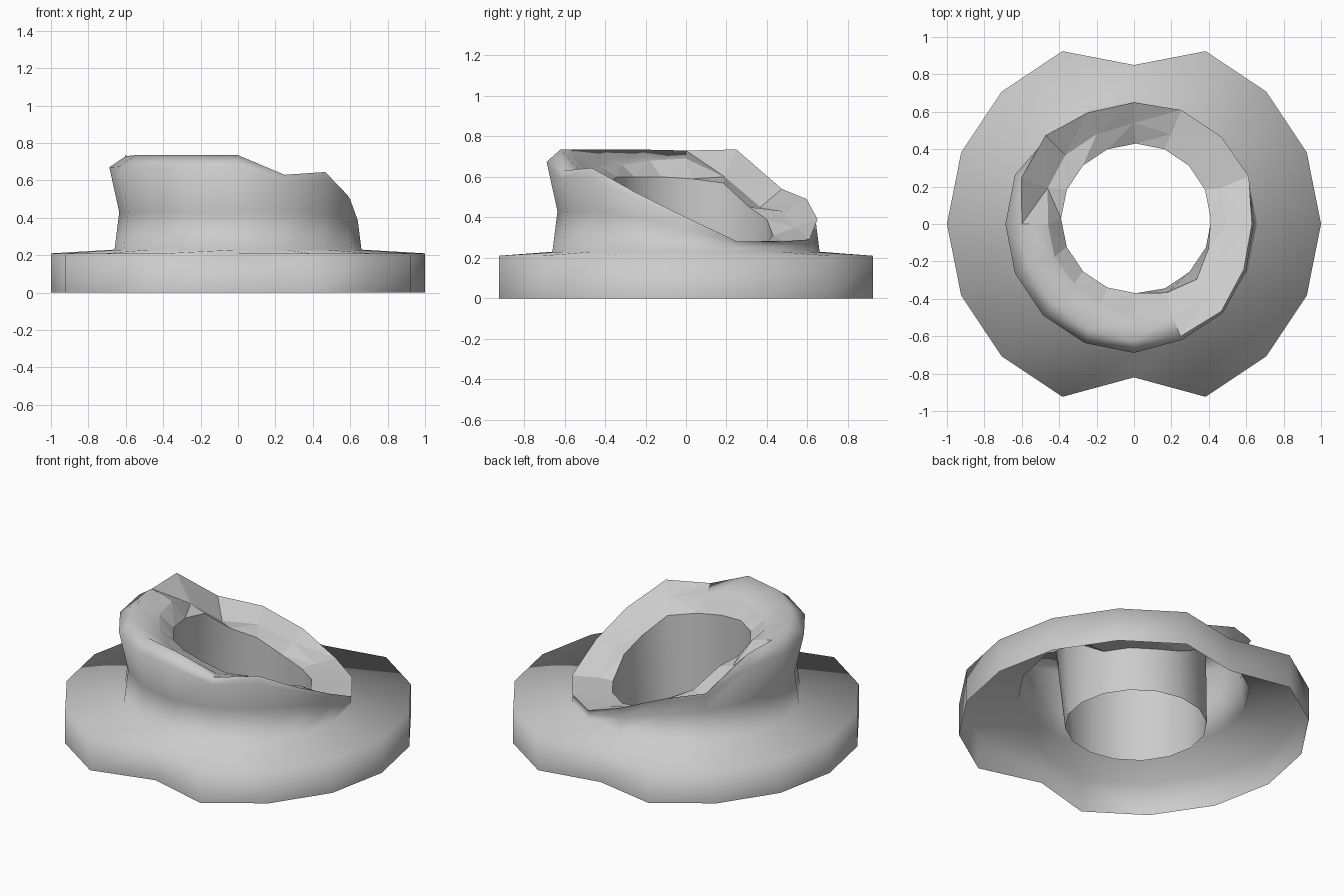
import bpy, bmesh
from math import sin, cos, pi

if "Cube" in bpy.data.objects:
    bpy.data.objects.remove(bpy.data.objects["Cube"])

N = 16
# Broken rim, one row per 22.5 degrees starting at +x:
# outer edge radius, height; middle radius, height; inner edge height
RIM = [
    (0.63, 0.40, 0.50, 0.39, 0.38), (0.665, 0.28, 0.50, 0.28, 0.28),
    (0.66, 0.28, 0.52, 0.28, 0.28), (0.66, 0.29, 0.52, 0.285, 0.28),
    (0.65, 0.39, 0.54, 0.35, 0.31), (0.645, 0.49, 0.52, 0.43, 0.39),
    (0.67, 0.54, 0.52, 0.45, 0.45), (0.65, 0.735, 0.50, 0.60, 0.57),
    (0.60, 0.73, 0.46, 0.69, 0.59), (0.59, 0.735, 0.46, 0.68, 0.60),
    (0.60, 0.735, 0.45, 0.66, 0.60), (0.61, 0.735, 0.46, 0.65, 0.60),
    (0.62, 0.735, 0.51, 0.64, 0.58), (0.65, 0.63, 0.54, 0.60, 0.55),
    (0.66, 0.645, 0.55, 0.59, 0.52), (0.635, 0.52, 0.50, 0.48, 0.44),
]
LIP = {8, 9, 10, 11, 12, 13}      # columns where the rounded lip survives
NECK = [(0.23, 0.66), (0.43, 0.635), (0.68, 0.69), (0.74, 0.65)]


def neck_radius(z):
    for (z0, r0), (z1, r1) in zip(NECK, NECK[1:]):
        if z <= z1:
            return r0 + (r1 - r0) * (z - z0) / (z1 - z0)
    return NECK[-1][1]


def column(k):
    """Vertical section of the shell: flange wall, neck, broken rim, bore."""
    a = 2 * pi * k / N
    out = {4: 0.85, 12: 0.82}.get(k, 1.0)      # notches front and back
    rb, zb, rm, zm, zi = RIM[k]
    z1 = min(0.43, 0.23 + 0.6 * (zb - 0.23))
    z2 = min(0.68, zb - 0.2 * (zb - z1))
    prof = [(out, 0), (out, 0.21)]
    prof += [(neck_radius(z), z) for z in (0.23, z1, z2)]
    prof += [(rb, zb), (rm, zm)]
    pts = [(r * cos(a), r * sin(a), z) for r, z in prof]
    flare = {13: 0.43, 14: 0.46, 15: 0.42}.get(k, 0.40)   # bore widens at front right
    return pts + [(0.01 + r * cos(a), 0.03 + r * sin(a), z)
                  for r, z in ((flare, zi), (0.405, 0))]


# Single open-bottomed shell, stitched column to column
bm = bmesh.new()
cols = [[bm.verts.new(p) for p in column(k)] for k in range(N)]
for k in range(N):
    a, b = cols[k], cols[(k + 1) % N]
    lip = k in LIP and (k + 1) % N in LIP
    for i in range(len(a) - 1):
        f = bm.faces.new((a[i], b[i], b[i + 1], a[i + 1]))
        f.smooth = i not in (5, 6) or (lip and i == 5)   # fracture stays flat
    # crisp borders around the fracture faces
    for i in (7, 6) if lip else (7, 5):
        bm.edges.get((a[i], b[i])).smooth = False
bmesh.ops.triangulate(bm, faces=[f for f in bm.faces if not f.smooth])

mesh = bpy.data.meshes.new("broken_column_base")
bm.to_mesh(mesh)
bm.free()
obj = bpy.data.objects.new("broken_column_base", mesh)
bpy.context.collection.objects.link(obj)
